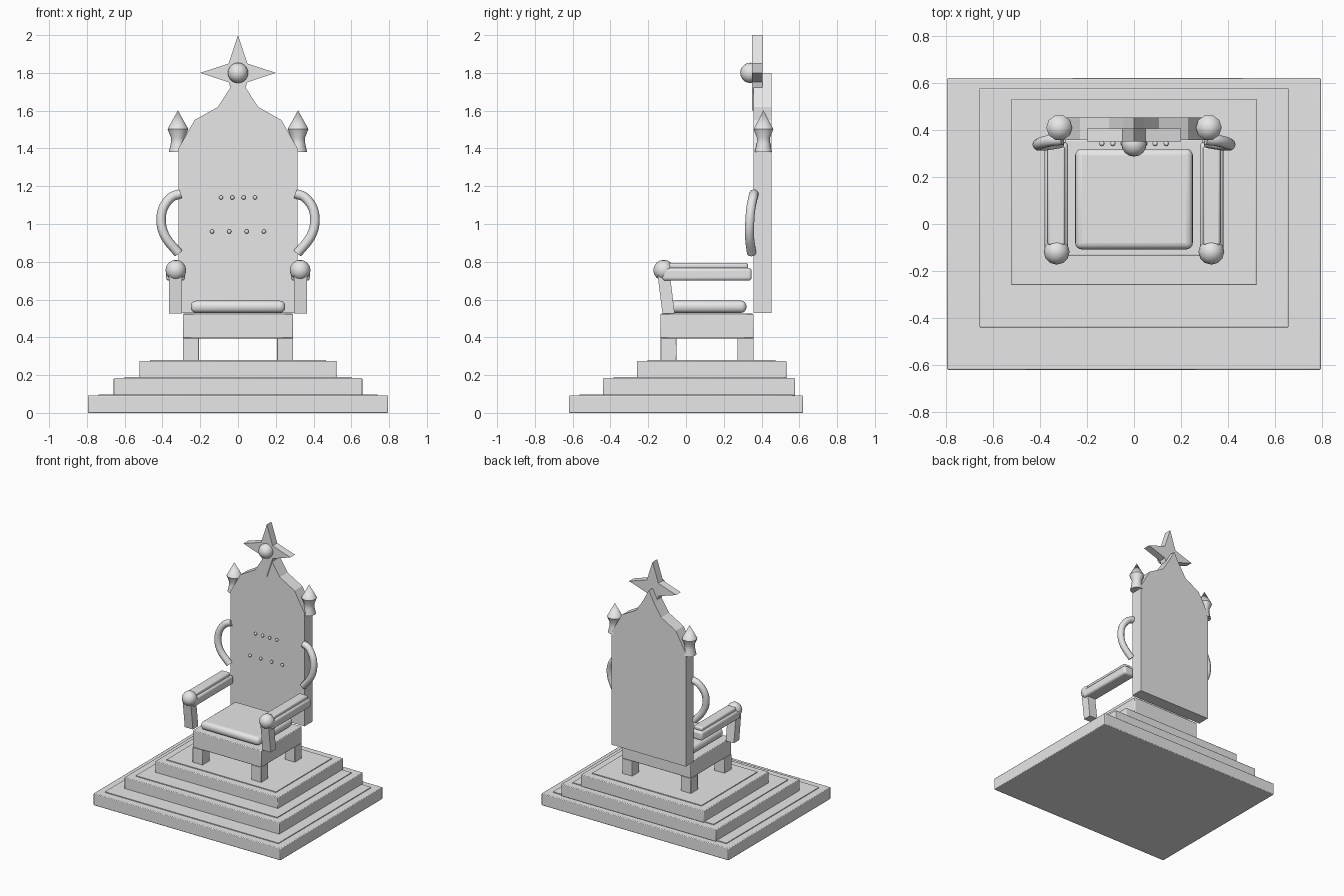
import bpy, bmesh, math
from mathutils import Vector

if "Cube" in bpy.data.objects:
    bpy.data.objects.remove(bpy.data.objects["Cube"])

stone = bpy.data.materials.new("plain_grey")
stone.diffuse_color = (0.8, 0.8, 0.8, 1)
stone.use_nodes = True
stone.node_tree.nodes["Principled BSDF"].inputs["Base Color"].default_value = stone.diffuse_color


def finish(bm, name, smooth=True, bevel=0, segments=2):
    bmesh.ops.recalc_face_normals(bm, faces=bm.faces)
    me = bpy.data.meshes.new(name)
    bm.to_mesh(me)
    bm.free()
    ob = bpy.data.objects.new(name, me)
    bpy.context.collection.objects.link(ob)
    me.materials.append(stone)
    if bevel:
        mod = ob.modifiers.new("Bevel", 'BEVEL')
        mod.width, mod.segments = bevel, segments
    if smooth:
        bpy.ops.object.select_all(action='DESELECT')
        ob.select_set(True)
        bpy.context.view_layer.objects.active = ob
        bpy.ops.object.shade_smooth_by_angle(angle=math.radians(40))
    return ob


def box(name, x0, x1, y0, y1, z0, z1, bevel=0, segments=2, lean=0):
    """Box from limits; lean shifts the top along y."""
    bm = bmesh.new()
    bmesh.ops.create_cube(bm, size=1)
    for v in bm.verts:
        top = v.co.z > 0
        v.co = (x1 if v.co.x > 0 else x0,
                (y1 if v.co.y > 0 else y0) + (lean if top else 0),
                z1 if top else z0)
    return finish(bm, name, bevel > 0, bevel, segments)


def ball(name, centre, r, u=16, v=10):
    bm = bmesh.new()
    bmesh.ops.create_uvsphere(bm, u_segments=u, v_segments=v, radius=r)
    bmesh.ops.translate(bm, verts=bm.verts, vec=centre)
    return finish(bm, name)


def slab(name, outline, y0, y1):
    """Extrude an x-z outline along y."""
    bm = bmesh.new()
    face = bm.faces.new([bm.verts.new((x, y0, z)) for x, z in outline])
    ext = bmesh.ops.extrude_face_region(bm, geom=[face])
    verts = [g for g in ext["geom"] if isinstance(g, bmesh.types.BMVert)]
    bmesh.ops.translate(bm, verts=verts, vec=(0, y1 - y0, 0))
    return finish(bm, name, False)


def skin(name, rings, tip=None):
    """Join rings of points into a closed solid."""
    bm = bmesh.new()
    rows = [[bm.verts.new(p) for p in ring] for ring in rings]
    n = len(rows[0])
    for a, b in zip(rows, rows[1:]):
        for i in range(n):
            bm.faces.new((a[i], a[(i + 1) % n], b[(i + 1) % n], b[i]))
    bm.faces.new(rows[0])
    if tip:
        t = bm.verts.new(tip)
        for i in range(n):
            bm.faces.new((rows[-1][i], rows[-1][(i + 1) % n], t))
    else:
        bm.faces.new(rows[-1])
    return finish(bm, name)


def spline(points, steps=5):
    """Smooth path through the points."""
    p = [Vector(q) for q in points]
    p = [2 * p[0] - p[1]] + p + [2 * p[-1] - p[-2]]
    path = []
    for a, b, c, d in zip(p, p[1:], p[2:], p[3:]):
        for k in range(steps):
            t = k / steps
            path.append(0.5 * (2 * b + (c - a) * t + (2 * a - 5 * b + 4 * c - d) * t * t
                               + (3 * b - a - 3 * c + d) * t ** 3))
    return path + [p[-2]]


def tube(name, path, r, sides=10):
    rings = []
    for i, p in enumerate(path):
        d = (path[min(i + 1, len(path) - 1)] - path[max(i - 1, 0)]).normalized()
        u = d.cross(Vector((0, 1, 0))).normalized()
        w = d.cross(u)
        rings.append([p + r * (math.cos(a) * u + math.sin(a) * w)
                      for a in (2 * math.pi * k / sides for k in range(sides))])
    return skin(name, rings)


# Stepped platform with thin raised inlays
steps = [(0.795, -0.62, 0.62, 0.0, 0.092),
         (0.658, -0.44, 0.578, 0.092, 0.184),
         (0.522, -0.26, 0.532, 0.184, 0.275)]
for i, (w, y0, y1, z0, z1) in enumerate(steps):
    box(f"platform_step_{i + 1}", -w, w, y0, y1, z0, z1, 0.005)
    m = 0.057
    box(f"step_inlay_{i + 1}", -w + m, w - m, y0 + m, y1 - m, z1 - 0.01, z1 + 0.006)

# Seat block, legs and cushion
box("seat", -0.292, 0.292, -0.135, 0.358, 0.395, 0.525, 0.005)
for sx in (-1, 1):
    for y0, y1 in ((-0.135, -0.05), (0.272, 0.358)):
        a, b = sorted((sx * 0.207, sx * 0.292))
        box("leg", a, b, y0, y1, 0.275, 0.396, 0.003)
box("cushion", -0.25, 0.25, -0.108, 0.32, 0.53, 0.594, 0.028, 4)

# Backrest with a pointed top
half = [(0.315, 0.53), (0.315, 1.40), (0.23, 1.55), (0.106, 1.62), (0.045, 1.715)]
slab("backrest", half + [(0, 1.80)] + [(-x, z) for x, z in reversed(half)], 0.357, 0.452)

# Four-pointed star with an orb
star = []
for k in range(8):
    r = 0.2 if k % 2 == 0 else 0.07
    a = k * math.pi / 4
    star.append((r * math.cos(a), 1.80 + r * math.sin(a)))
slab("star", star, 0.35, 0.406)
ball("star_orb", (0, 0.341, 1.80), 0.054)

# Studs on the backrest
for z, xs in ((1.14, (0.03, 0.09)), (0.96, (0.046, 0.137))):
    for x in xs:
        for sx in (-1, 1):
            ball("stud", (sx * x, 0.342, z), 0.0115, 10, 8)

for sx in (-1, 1):
    # Armrests: leaning post, rail, pad and end ball
    def span(a, b):
        return sorted((sx * a, sx * b))
    box("arm_post", *span(0.296, 0.365), -0.125, -0.06, 0.527, 0.73, lean=-0.025)
    box("arm_rail", *span(0.28, 0.38), -0.125, 0.348, 0.70, 0.768, 0.016, 3)
    box("arm_pad", *span(0.293, 0.367), -0.09, 0.328, 0.764, 0.794, 0.01, 3)
    ball("arm_ball", (sx * 0.329, -0.118, 0.755), 0.055, 12, 8)

    # Corner finials
    prof = [(0.048, 1.38), (0.037, 1.43), (0.036, 1.455), (0.055, 1.502)]
    rings = [[(sx * 0.318 + r * math.cos(k * math.pi / 5), 0.41 + r * math.sin(k * math.pi / 5), z)
              for k in range(10)] for r, z in prof]
    skin("finial", rings, (sx * 0.318, 0.41, 1.602))

    # Curved side handles
    pts = [(0.305, 0.36, 1.16), (0.355, 0.355, 1.14), (0.398, 0.343, 1.08), (0.406, 0.337, 1.00),
           (0.38, 0.337, 0.925), (0.315, 0.347, 0.845)]
    tube("side_handle", spline([(sx * x, y, z) for x, y, z in pts]), 0.025)
